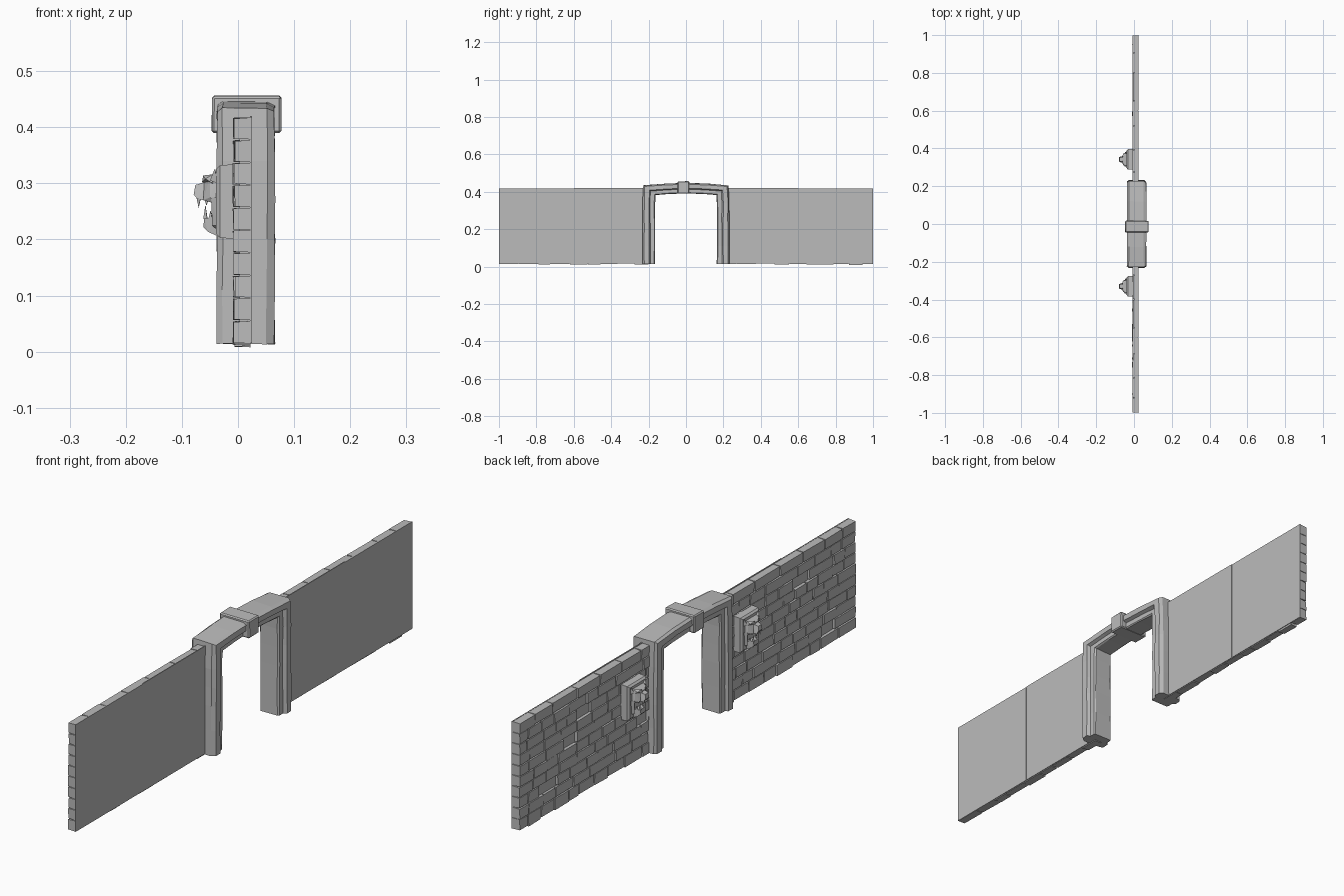
import bpy, bmesh, random
from mathutils import Vector

random.seed(4)
if "Cube" in bpy.data.objects:
    bpy.data.objects.remove(bpy.data.objects["Cube"], do_unlink=True)

# One plain stone colour
stone = bpy.data.materials.new("grey stone")
stone.use_nodes = True
GREY = (0.5, 0.5, 0.5, 1)
stone.diffuse_color = GREY
stone.node_tree.nodes["Principled BSDF"].inputs["Base Color"].default_value = GREY


def finish(name, bm):
    bmesh.ops.recalc_face_normals(bm, faces=bm.faces)
    mesh = bpy.data.meshes.new(name)
    bm.to_mesh(mesh)
    bm.free()
    mesh.materials.append(stone)
    ob = bpy.data.objects.new(name, mesh)
    bpy.context.collection.objects.link(ob)
    return ob


def jit(amount):
    return random.uniform(-amount, amount)


def add_box(bm, lo, hi, chip=0.0):
    """Box between two corners; corners are nudged by chip."""
    verts = bmesh.ops.create_cube(bm, size=1)["verts"]
    for v in verts:
        v.co = Vector([(lo[i] + hi[i]) / 2 + v.co[i] * (hi[i] - lo[i]) + jit(chip)
                       for i in range(3)])
    return verts


def add_hull(bm, points, origin=(0, 0, 0), mirror=True):
    """Convex chunk from points, mirrored across its own y."""
    pts = set(points)
    if mirror:
        pts |= {(x, -y, z) for x, y, z in points}
    verts = [bm.verts.new(Vector(p) + Vector(origin)) for p in sorted(pts)]
    res = bmesh.ops.convex_hull(bm, input=verts)
    loose = [v for v in verts if v.is_valid and not v.link_faces]
    bmesh.ops.delete(bm, geom=loose, context='VERTS')


# Walls: smooth back panels, mortar core and staggered bricks
ROWS, BASE, TOP = 10, 0.015, 0.418
ROW_H = (TOP - BASE) / ROWS


def bricks(name, side):
    bm = bmesh.new()
    for row in range(ROWS):
        z0 = BASE + row * ROW_H
        coping = row == ROWS - 1
        y = 0.2
        first = True
        while y < 0.999:
            length = random.uniform(0.1, 0.16) if coping else random.uniform(0.06, 0.11)
            if first and row % 2:
                length *= 0.5
            first = False
            end = y + length
            if end > 0.955:
                end = 1.0
            missing = not coping and 0 < row and end < 0.97 and random.random() < 0.05
            if not missing:
                front = -0.007 + jit(0.0018)
                low = z0 + 0.0008 - (random.uniform(0, 0.008) if row == 0 else 0)
                back = 0.022
                verts = add_box(bm, (front, y + 0.001, low),
                                (back, end - 0.001, z0 + ROW_H - 0.0008))
                # worn front edges
                mid_y, mid_z = (y + end) / 2, z0 + ROW_H / 2
                for v in verts:
                    if v.co.x < 0:
                        v.co.y += (0.002 if v.co.y < mid_y else -0.002) * random.random()
                        v.co.z += (0.002 if v.co.z < mid_z else -0.002) * random.random()
                        v.co.x += jit(0.001)
            y = end
    for v in bm.verts:
        v.co.y *= side
    finish(name, bm)


for side, label in ((1, "rear"), (-1, "front")):
    bricks(label + "_wall_bricks", side)
    bm = bmesh.new()
    add_box(bm, (0.003, side * 0.2, BASE + 0.002), (0.021, side * 0.992, TOP - 0.004))
    finish(label + "_wall_mortar", bm)
    for n, (a, b) in enumerate(((0.2, 0.599), (0.601, 1.0))):
        bm = bmesh.new()
        add_box(bm, (0.0215, side * a, BASE), (0.025, side * b, 0.42 - n * 0.002))
        finish(f"{label}_wall_panel_{n + 1}", bm)

# Gateway: stepped moulding swept up one leg, over the lintel and down the other
section = [(-0.022, 0), (0.048, 0), (0.053, .08), (0.053, .40), (0.065, .50), (0.065, .88),
           (0.051, 1), (-0.027, 1), (-0.037, .88), (-0.037, .50), (-0.027, .40), (-0.027, .08)]
leg = [(0.165, z, 0.232, z) for z in (0.014, 0.11, 0.2, 0.27, 0.34)]
half = leg + [(0.163, 0.383, 0.228, 0.434), (0.09, 0.388, 0.12, 0.443)]
path = half + [(0, 0.391, 0, 0.448)] + [(-a, b, -c, d) for a, b, c, d in reversed(half)]
bm = bmesh.new()
rings = []
for iy, iz, oy, oz in path:
    rings.append([bm.verts.new((x + jit(0.0015), iy + (oy - iy) * t + jit(0.0015),
                                iz + (oz - iz) * t + jit(0.001))) for x, t in section])
count = len(section)
for r0, r1 in zip(rings, rings[1:]):
    for i in range(count):
        j = (i + 1) % count
        bm.faces.new((r0[i], r0[j], r1[j], r1[i]))
bm.faces.new(rings[0])
bm.faces.new(rings[-1])
finish("gateway_frame", bm)

# Keystone block straddling the lintel
bm = bmesh.new()
add_box(bm, (-0.047, -0.045, 0.389), (0.077, 0.017, 0.456), 0.001)
key = finish("keystone", bm)
bev = key.modifiers.new("worn edges", 'BEVEL')
bev.width = 0.004
bev.segments = 1


# Beast heads on plaques, facing -x
def beast(label, y):
    at = (0, y, 0)
    bm = bmesh.new()
    add_hull(bm, [(0.005, 0.054, 0.2), (0.005, 0.054, 0.335), (-0.032, 0.054, 0.203),
                  (-0.032, 0.054, 0.332), (-0.039, 0.046, 0.21), (-0.039, 0.046, 0.326)], at)
    finish(label + "_plaque", bm)

    bm = bmesh.new()
    # skull and muzzle
    add_hull(bm, [(-0.035, 0.038, 0.262), (-0.035, 0.034, 0.318), (-0.05, 0.03, 0.31),
                  (-0.05, 0.034, 0.275), (-0.06, 0.012, 0.305), (-0.062, 0.022, 0.27)], at)
    add_hull(bm, [(-0.05, 0.02, 0.268), (-0.05, 0.016, 0.305), (-0.072, 0.015, 0.272),
                  (-0.079, 0.011, 0.28), (-0.076, 0.009, 0.297)], at)
    # lower jaw
    add_hull(bm, [(-0.035, 0.028, 0.205), (-0.035, 0.03, 0.238), (-0.054, 0.02, 0.214),
                  (-0.062, 0.014, 0.222), (-0.06, 0.016, 0.238)], at)
    for s in (1, -1):
        # cheeks, brows and ears
        add_hull(bm, [(-0.035, s * 0.026, 0.215), (-0.035, s * 0.04, 0.225),
                      (-0.046, s * 0.031, 0.225), (-0.048, s * 0.034, 0.275),
                      (-0.035, s * 0.043, 0.275), (-0.035, s * 0.026, 0.275)], at, False)
        add_hull(bm, [(-0.045, s * 0.034, 0.3), (-0.064, s * 0.008, 0.302),
                      (-0.062, s * 0.01, 0.314), (-0.045, s * 0.032, 0.316),
                      (-0.058, s * 0.03, 0.308)], at, False)
        add_hull(bm, [(-0.037, s * 0.026, 0.31), (-0.037, s * 0.044, 0.3),
                      (-0.05, s * 0.036, 0.305), (-0.041, s * 0.042, 0.327)], at, False)
        # fangs, upper and lower
        for x, w, z, tip in ((-0.07, 0.011, 0.274, 0.256), (-0.056, 0.018, 0.272, 0.26),
                             (-0.058, 0.012, 0.236, 0.262), (-0.049, 0.019, 0.236, 0.252)):
            add_hull(bm, [(x - 0.004, s * w, z), (x + 0.004, s * (w - 0.003), z),
                          (x + 0.003, s * (w + 0.004), z), (x, s * w, tip)], at, False)
    finish(label + "_beast_head", bm)


beast("rear", 0.342)
beast("front", -0.33)
